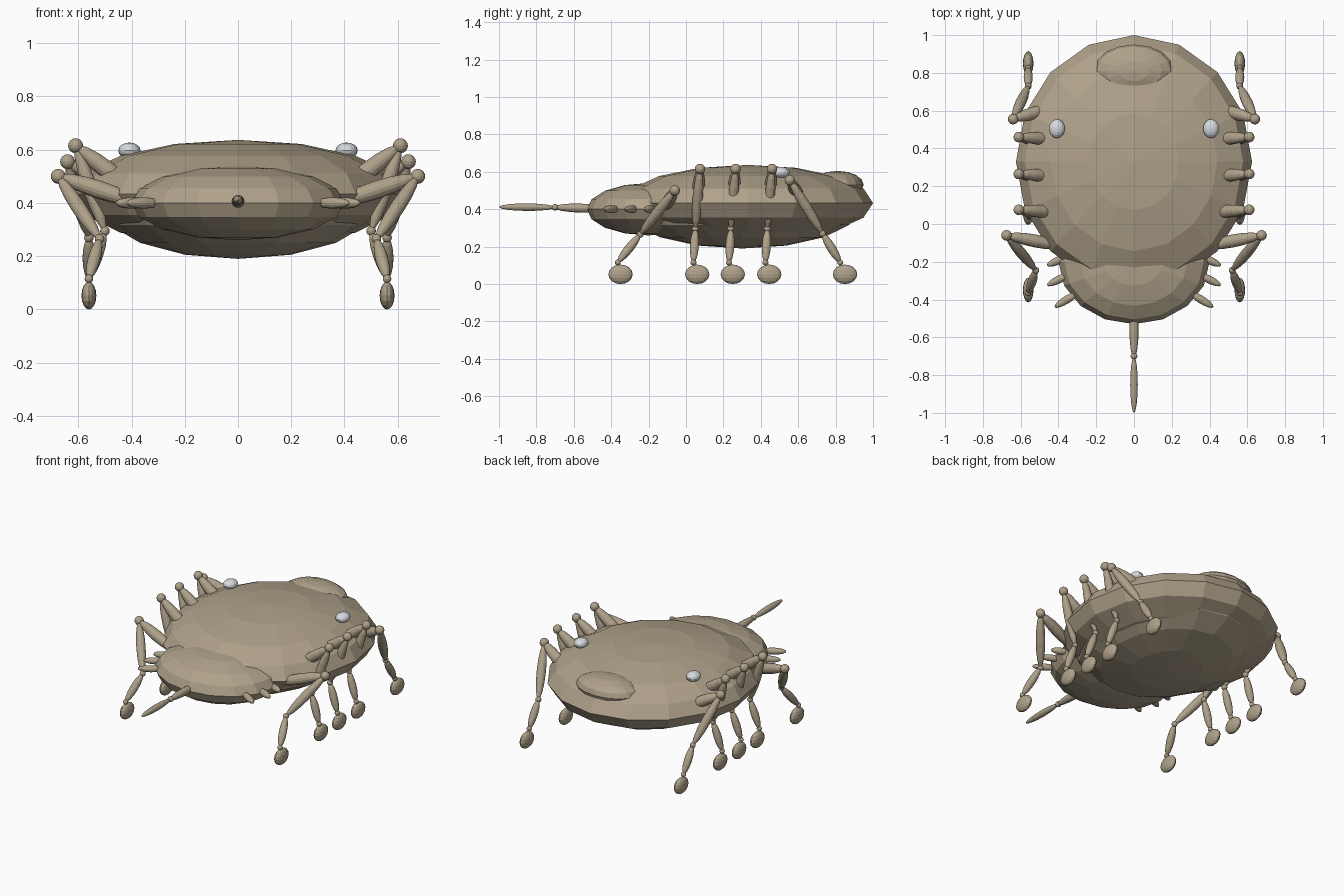
import bpy
import bmesh
from mathutils import Vector, Matrix

cube = bpy.data.objects.get("Cube")
if cube:
    bpy.data.objects.remove(cube, do_unlink=True)


def make_material(name, color):
    mat = bpy.data.materials.new(name)
    mat.use_nodes = True
    mat.diffuse_color = color
    mat.node_tree.nodes["Principled BSDF"].inputs["Base Color"].default_value = color
    return mat


TAN = make_material("shell tan", (0.43, 0.36, 0.255, 1))
PALE = make_material("eye pale grey", (0.68, 0.71, 0.74, 1))


def ellipsoid(name, center, radii, mat=TAN, rotation=None, segments=16, rings=8):
    """Faceted ellipsoid, optionally turned by a quaternion."""
    bm = bmesh.new()
    bmesh.ops.create_uvsphere(bm, u_segments=segments, v_segments=rings, radius=1)
    turn = rotation.to_matrix().to_4x4() if rotation else Matrix()
    bm.transform(turn @ Matrix.Diagonal((*radii, 1)))
    mesh = bpy.data.meshes.new(name)
    bm.to_mesh(mesh)
    bm.free()
    mesh.materials.append(mat)
    obj = bpy.data.objects.new(name, mesh)
    obj.location = center
    bpy.context.collection.objects.link(obj)
    return obj


def spindle(name, start, end, radius):
    """Long ellipsoid reaching from one point to another."""
    a, b = Vector(start), Vector(end)
    axis = b - a
    return ellipsoid(name, (a + b) / 2, (radius, radius, axis.length / 2),
                     rotation=axis.to_track_quat('Z', 'Y'))


def ball(name, center, radius):
    return ellipsoid(name, center, (radius,) * 3)


# Body: broad shell, belly, narrower front section and rear bump
ellipsoid("main_shell", (0, 0.33, 0.433), (0.625, 0.67, 0.204))
ellipsoid("belly", (0, 0.30, 0.395), (0.52, 0.62, 0.205))
ellipsoid("front_section", (0, -0.2, 0.40), (0.40, 0.33, 0.14))
ellipsoid("rear_bump", (0, 0.81, 0.53), (0.21, 0.14, 0.075))

# Jointed spike on the centre line
spindle("spike_base", (0, -0.42, 0.402), (0, -0.71, 0.41), 0.024)
ball("spike_joint", (0, -0.70, 0.41), 0.018)
spindle("spike_tip", (0, -0.70, 0.41), (0, -1.0, 0.412), 0.02)

# Each leg: hip, knee, lower joint, ankle, foot
LEGS = {
    "front": [(0.37, -0.12, 0.40), (0.675, -0.06, 0.50), (0.52, -0.245, 0.265),
              (0.56, -0.365, 0.115), (0.56, -0.35, 0.052)],
    "rear": [(0.42, 0.62, 0.44), (0.64, 0.555, 0.555), (0.56, 0.73, 0.27),
             (0.56, 0.825, 0.115), (0.56, 0.85, 0.052)],
}
for label, y in (("second", 0.06), ("third", 0.25), ("fourth", 0.445)):
    LEGS[label] = [(0.37, y, 0.43), (0.61, y + 0.015, 0.615), (0.50, y - 0.01, 0.295),
                   (0.56, y - 0.02, 0.115), (0.56, y, 0.052)]

# Side spines: root and tip
SPINES = [((0.35, -0.17, 0.40), (0.46, -0.22, 0.40)),
          ((0.33, -0.26, 0.40), (0.46, -0.325, 0.40)),
          ((0.29, -0.36, 0.40), (0.42, -0.44, 0.40))]

for side, sign in (("left", 1), ("right", -1)):
    def flip(p):
        return Vector((sign * p[0], p[1], p[2]))

    ellipsoid(f"{side}_eye", flip((0.408, 0.505, 0.597)), (0.042, 0.05, 0.03), PALE)

    for label, points in LEGS.items():
        hip, knee, joint, ankle, foot = map(flip, points)
        name = f"{side}_{label}"
        spindle(f"{name}_thigh", hip, knee, 0.034)
        ball(f"{name}_knee", knee, 0.028)
        spindle(f"{name}_shin", knee, joint, 0.028)
        ball(f"{name}_joint", joint, 0.018)
        spindle(f"{name}_lower_leg", joint, ankle, 0.024)
        ball(f"{name}_ankle", ankle, 0.016)
        ellipsoid(f"{name}_foot", foot, (0.028, 0.065, 0.052))

    for i, (root, tip) in enumerate(SPINES, 1):
        spindle(f"{side}_spine_{i}", flip(root), flip(tip), 0.021)
